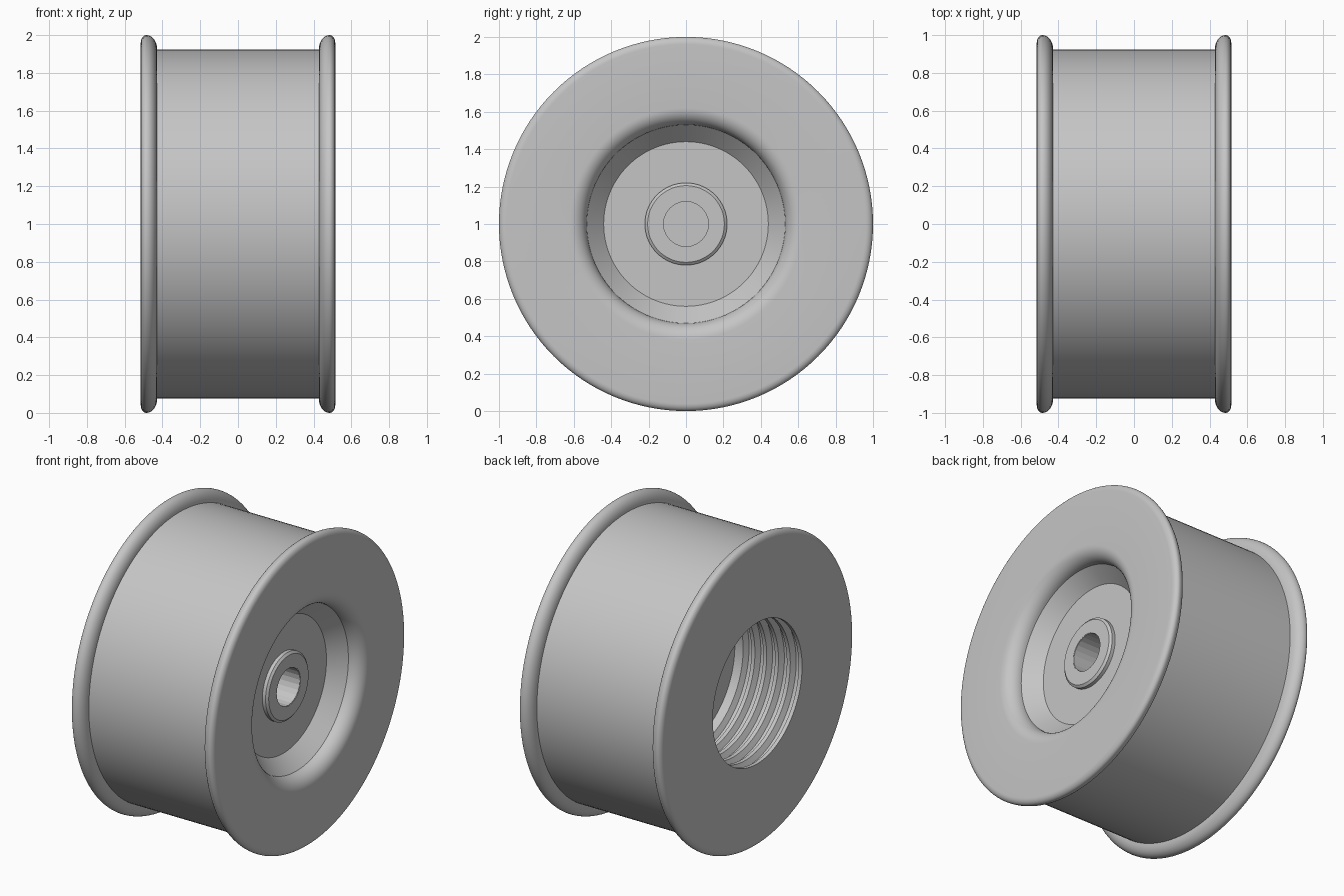
import bpy
import bmesh
import math
from mathutils import Matrix

old = bpy.data.objects.get("Cube")
if old:
    bpy.data.objects.remove(old, do_unlink=True)

grey = bpy.data.materials.new("plain grey")
grey.use_nodes = True
colour = (0.56, 0.56, 0.56, 1)
grey.diffuse_color = colour
grey.node_tree.nodes["Principled BSDF"].inputs["Base Color"].default_value = colour


def lathe(name, profile, steps=128, closed=False, smooth=True):
    """Turn a list of (x, radius) points around the x axis, at height 1."""
    bm = bmesh.new()
    verts = [bm.verts.new((x, 0, r)) for x, r in profile]
    pairs = list(zip(verts, verts[1:]))
    if closed:
        pairs.append((verts[-1], verts[0]))
    edges = [bm.edges.new(p) for p in pairs]
    bmesh.ops.spin(bm, geom=verts + edges, cent=(0, 0, 0), axis=(1, 0, 0),
                   angle=math.tau, steps=steps, use_duplicate=False)
    bmesh.ops.remove_doubles(bm, verts=bm.verts, dist=0.0005)
    bmesh.ops.recalc_face_normals(bm, faces=bm.faces)
    bmesh.ops.transform(bm, matrix=Matrix.Translation((0, 0, 1)), verts=bm.verts)
    mesh = bpy.data.meshes.new(name)
    bm.to_mesh(mesh)
    bm.free()
    mesh.materials.append(grey)
    obj = bpy.data.objects.new(name, mesh)
    bpy.context.collection.objects.link(obj)
    bpy.ops.object.select_all(action="DESELECT")
    obj.select_set(True)
    bpy.context.view_layer.objects.active = obj
    if smooth:
        bpy.ops.object.shade_smooth_by_angle(angle=math.radians(28))
    return obj


def arc(cx, cr, rx, rr, start, end, n=8):
    """Points on an elliptical arc, angles in degrees from +x towards the rim."""
    angles = [math.radians(start + (end - start) * i / n) for i in range(n + 1)]
    return [(cx + rx * math.cos(a), cr + rr * math.sin(a)) for a in angles]


HALF = 0.515      # half the width over both flanges
DRUM = 0.925      # drum radius
HOLE = 0.12       # hub hole radius
FLOOR = 0.33      # recess floor position

# Rounded flange lip, from the end face over the rim down to the drum
lip = (arc(0.485, 0.96, 0.03, 0.04, 0, 90)
       + arc(0.485, DRUM, 0.057, 0.075, 90, 180)[1:])

# Recess: rounded mouth followed by a cone down to the flat floor
mouth = arc(HALF - 0.09, 0.62, 0.09, 0.09, 270, 360)
mouth = [(x, r) for x, r in arc(HALF - 0.09, 0.62, 0.09, 0.09, 180, 90)]
recess = [(0.06, 0), (0.06, 0.14), (FLOOR, 0.14), (FLOOR, 0.44)]
recess += [(x, 1.24 - r) for x, r in
           [(HALF - 0.09 + 0.09 * math.sin(math.radians(t)),
             0.62 + 0.09 * math.cos(math.radians(t))) for t in range(0, 91, 9)]]
recess = [(x, r) for x, r in recess]

# Threaded bore in the other end, from the mouth to its flat bottom
PITCH = 0.085
bore = [(-HALF, 0.46)]
for i in range(5):
    x = -HALF + 0.025 + i * PITCH
    bore += [(x, 0.46), (x + 0.018, 0.495), (x + 0.042, 0.495), (x + 0.06, 0.46)]
bore += [(-0.03, 0.46), (-0.03, 0)]

# Main body with both flanges
other_lip = [(-x, r) for x, r in reversed(lip)]
lathe("pulley_body", recess + lip + other_lip + bore)

# Raised collar around the hub hole
lathe("hub_collar", [(FLOOR - 0.02, HOLE + 0.003), (0.365, HOLE + 0.003),
                     (0.365, 0.205), (0.353, 0.22), (FLOOR - 0.02, 0.22)], closed=True)

# Faceted liner inside the hub hole
lathe("hub_liner", [(0.062, HOLE), (0.363, HOLE), (0.363, 0.15), (0.062, 0.15)],
      steps=24, closed=True, smooth=False)
